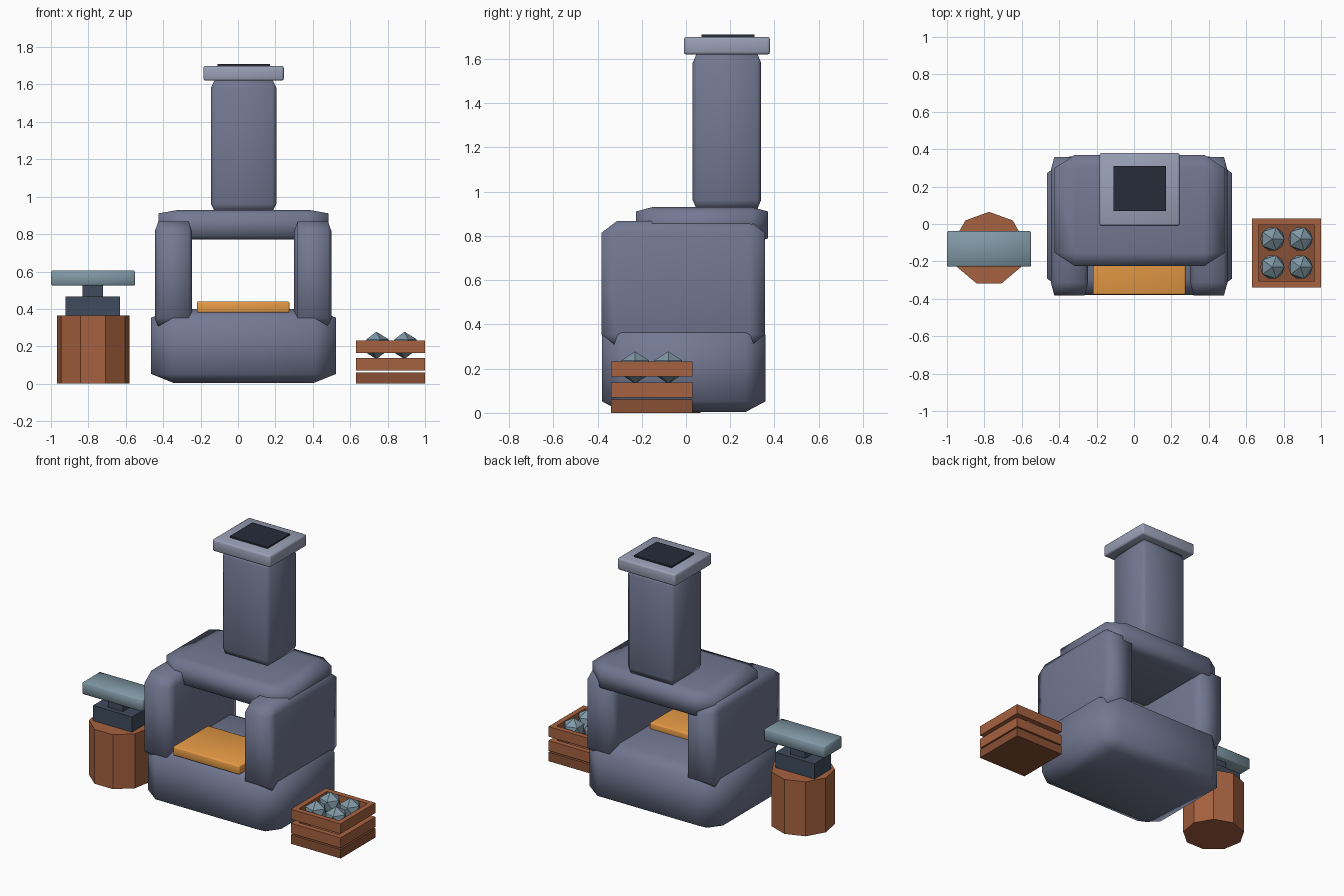
import bpy, math

if "Cube" in bpy.data.objects:
    bpy.data.objects.remove(bpy.data.objects["Cube"])


def material(name, r, g, b):
    m = bpy.data.materials.new(name)
    m.diffuse_color = (r, g, b, 1)
    m.use_nodes = True
    m.node_tree.nodes["Principled BSDF"].inputs["Base Color"].default_value = m.diffuse_color
    return m


STONE = material("stone", 0.17, 0.19, 0.29)
CAP = material("pale_stone", 0.32, 0.35, 0.47)
SOOT = material("soot", 0.02, 0.025, 0.04)
EMBER = material("ember", 0.80, 0.33, 0.06)
WOOD = material("wood", 0.38, 0.12, 0.05)
DARK_WOOD = material("dark_wood", 0.25, 0.08, 0.035)
STEEL = material("steel", 0.22, 0.32, 0.38)
IRON = material("dark_iron", 0.05, 0.07, 0.11)


def box(name, mat, x, y, z, bevel=0.0, scaled=False, segments=1):
    """Box from (min, max) ranges. scaled=True stretches the bevel with the box."""
    size = [b - a for a, b in (x, y, z)]
    mid = [(a + b) / 2 for a, b in (x, y, z)]
    bpy.ops.mesh.primitive_cube_add(size=1, location=mid)
    o = bpy.context.object
    o.name = name
    o.data.materials.append(mat)
    o.scale = size
    if not scaled:
        bpy.ops.object.transform_apply(location=False, rotation=False, scale=True)
    if bevel:
        m = o.modifiers.new("bevel", 'BEVEL')
        m.width = bevel
        m.segments = segments
        m.limit_method = 'NONE'
        bpy.ops.object.modifier_apply(modifier="bevel")
        bpy.ops.object.transform_apply(location=False, rotation=False, scale=True)
        bpy.ops.object.shade_smooth_by_angle(angle=math.radians(80))
    return o


# Furnace body: base, two side walls, top slab
box("furnace_base", STONE, (-0.465, 0.525), (-0.38, 0.36), (0.005, 0.40), 0.12, True)
for side, cx in (("left", -0.345), ("right", 0.40)):
    box(side + "_wall", STONE, (cx - 0.10, cx + 0.10), (-0.382, 0.358), (0.30, 0.868), 0.095, True)
box("top_slab", STONE, (-0.425, 0.485), (-0.225, 0.37), (0.77, 0.93), 0.12, True)

# Chimney with cap and dark flue opening
box("chimney", STONE, (-0.145, 0.205), (0.03, 0.34), (0.92, 1.625), 0.06, True)
box("chimney_cap", CAP, (-0.185, 0.245), (-0.01, 0.38), (1.62, 1.70), 0.012, segments=2)
box("flue_opening", SOOT, (-0.11, 0.17), (0.07, 0.31), (1.68, 1.71))

# Glowing ember bed
box("ember_bed", EMBER, (-0.22, 0.275), (-0.378, -0.005), (0.38, 0.44), 0.008, segments=2)

# Anvil on a nine-sided stump
bpy.ops.mesh.primitive_cylinder_add(vertices=9, radius=0.197, depth=0.365,
                                    location=(-0.775, -0.132, 0.1825))
stump = bpy.context.object
stump.name = "anvil_stump"
stump.data.materials.append(WOOD)
box("anvil_foot", IRON, (-0.922, -0.632), (-0.22, -0.045), (0.365, 0.467))
box("anvil_neck", IRON, (-0.832, -0.722), (-0.19, -0.075), (0.46, 0.53))
box("anvil_top", STEEL, (-1.0, -0.55), (-0.228, -0.038), (0.525, 0.605), 0.006)

# Slatted crate: solid tray plus two rings of slats
X0, X1, Y0, Y1, T = 0.63, 1.0, -0.34, 0.03, 0.035
box("crate_floor", DARK_WOOD, (X0, X1), (Y0, Y1), (0.0, 0.06))
for level, z in (("lower", (0.07, 0.138)), ("upper", (0.165, 0.232))):
    box(level + "_front_slat", WOOD, (X0, X1), (Y0, Y0 + T), z)
    box(level + "_back_slat", WOOD, (X0, X1), (Y1 - T, Y1), z)
    box(level + "_left_slat", WOOD, (X0, X0 + T), (Y0 + T, Y1 - T), z)
    box(level + "_right_slat", WOOD, (X1 - T, X1), (Y0 + T, Y1 - T), z)

# Ore lumps in the crate
for i, (x, y) in enumerate([(0.74, -0.23), (0.89, -0.23), (0.74, -0.08), (0.89, -0.08)]):
    bpy.ops.mesh.primitive_ico_sphere_add(subdivisions=1, radius=0.073, location=(x, y, 0.205))
    ore = bpy.context.object
    ore.name = f"ore_lump_{i + 1}"
    ore.data.materials.append(STEEL)
